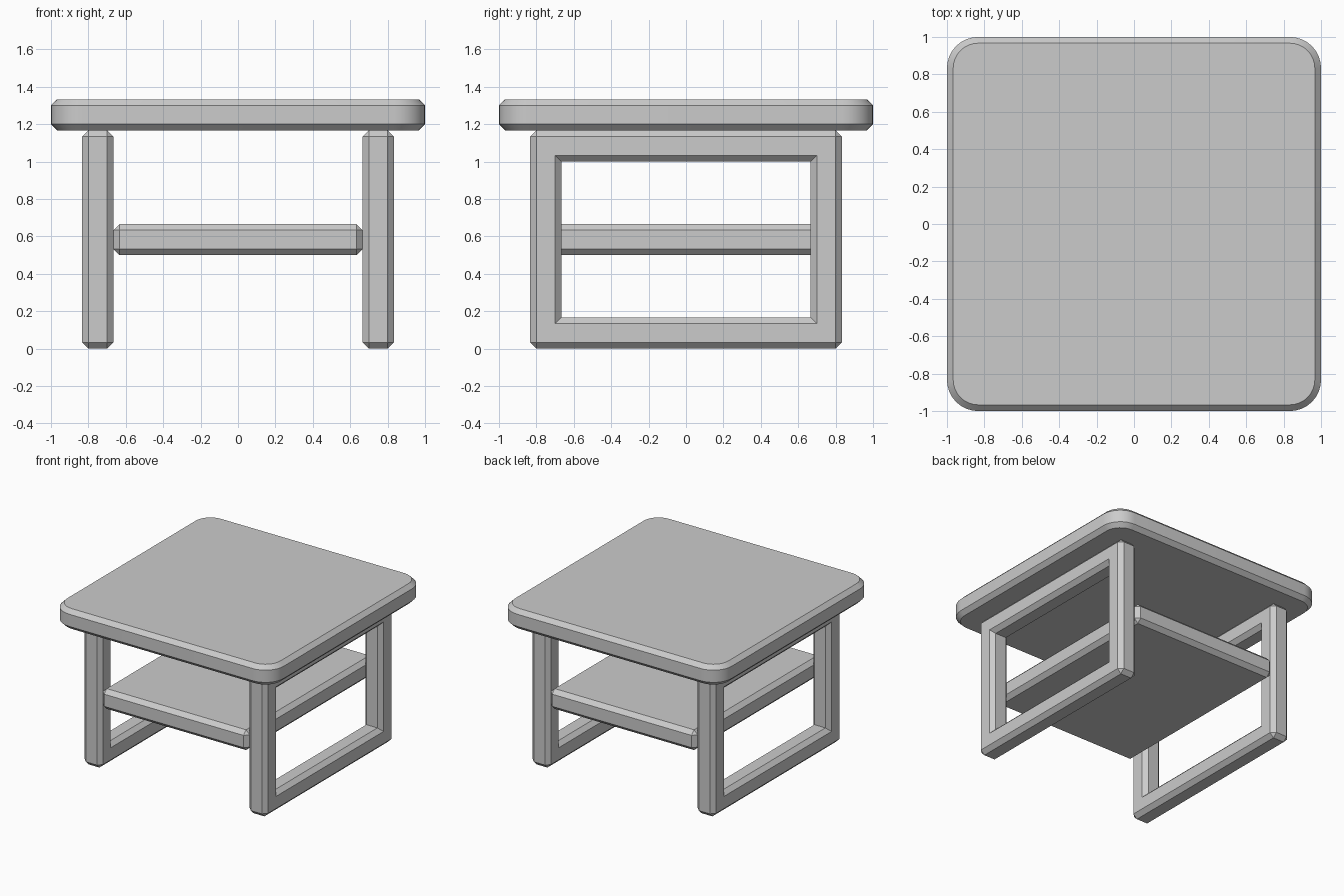
import bpy, bmesh
from math import sin, cos, pi, radians

if "Cube" in bpy.data.objects:
    bpy.data.objects.remove(bpy.data.objects["Cube"])

U = 1 / 6          # timber thickness
C = 1 / 30         # chamfer width


def finish(name, bm, smooth=False):
    bmesh.ops.recalc_face_normals(bm, faces=bm.faces[:])
    mesh = bpy.data.meshes.new(name)
    bm.to_mesh(mesh)
    bm.free()
    obj = bpy.data.objects.new(name, mesh)
    bpy.context.collection.objects.link(obj)
    if smooth:
        bpy.ops.object.select_all(action='DESELECT')
        obj.select_set(True)
        bpy.context.view_layer.objects.active = obj
        bpy.ops.object.shade_smooth_by_angle(angle=radians(30))
    return obj


def chamfer(bm):
    # cut every sharp outward edge, leaving inner corners mitred
    bmesh.ops.recalc_face_normals(bm, faces=bm.faces[:])
    edges = [e for e in bm.edges if e.calc_face_angle_signed() > 0.5]
    bmesh.ops.bevel(bm, geom=edges, offset=C, offset_type='OFFSET',
                    segments=1, affect='EDGES', clamp_overlap=False)


def tabletop():
    # rounded square rings stacked with a chamfer top and bottom
    bm = bmesh.new()
    rings = []
    steps, centre = 8, 1 - U
    z0, z1 = 7 * U, 8 * U
    for z, inset in ((z0, C), (z0 + C, 0), (z1 - C, 0), (z1, C)):
        ring = []
        for q, (sx, sy) in enumerate(((1, 1), (-1, 1), (-1, -1), (1, -1))):
            for i in range(steps + 1):
                a = (q + i / steps) * pi / 2
                r = U - inset
                ring.append(bm.verts.new((sx * centre + r * cos(a),
                                          sy * centre + r * sin(a), z)))
        rings.append(ring)
    n = len(rings[0])
    for lo, hi in zip(rings, rings[1:]):
        for i in range(n):
            j = (i + 1) % n
            bm.faces.new((lo[i], lo[j], hi[j], hi[i]))
    bm.faces.new(rings[0][::-1])
    bm.faces.new(rings[-1])
    finish("tabletop", bm, True)


def leg_frame(name, side):
    # rectangular loop: outer and inner outlines on both sides
    bm = bmesh.new()
    loops = []
    for x, inset in ((4 * U, 0), (5 * U, 0), (5 * U, U), (4 * U, U)):
        y, z0, z1 = 5 * U - inset, inset, 7 * U - inset
        loops.append([bm.verts.new((side * x, py, pz)) for py, pz in
                      ((-y, z0), (y, z0), (y, z1), (-y, z1))])
    for k in range(4):
        a, b = loops[k], loops[(k + 1) % 4]
        for i in range(4):
            j = (i + 1) % 4
            bm.faces.new((a[i], a[j], b[j], b[i]))
    chamfer(bm)
    finish(name, bm)


def shelf():
    bm = bmesh.new()
    bmesh.ops.create_cube(bm, size=1)
    for v in bm.verts:
        v.co = (v.co.x * 8 * U, v.co.y * 10 * U, 3.5 * U + v.co.z * U)
    chamfer(bm)
    finish("shelf", bm)


tabletop()
leg_frame("left_leg_frame", -1)
leg_frame("right_leg_frame", 1)
shelf()
